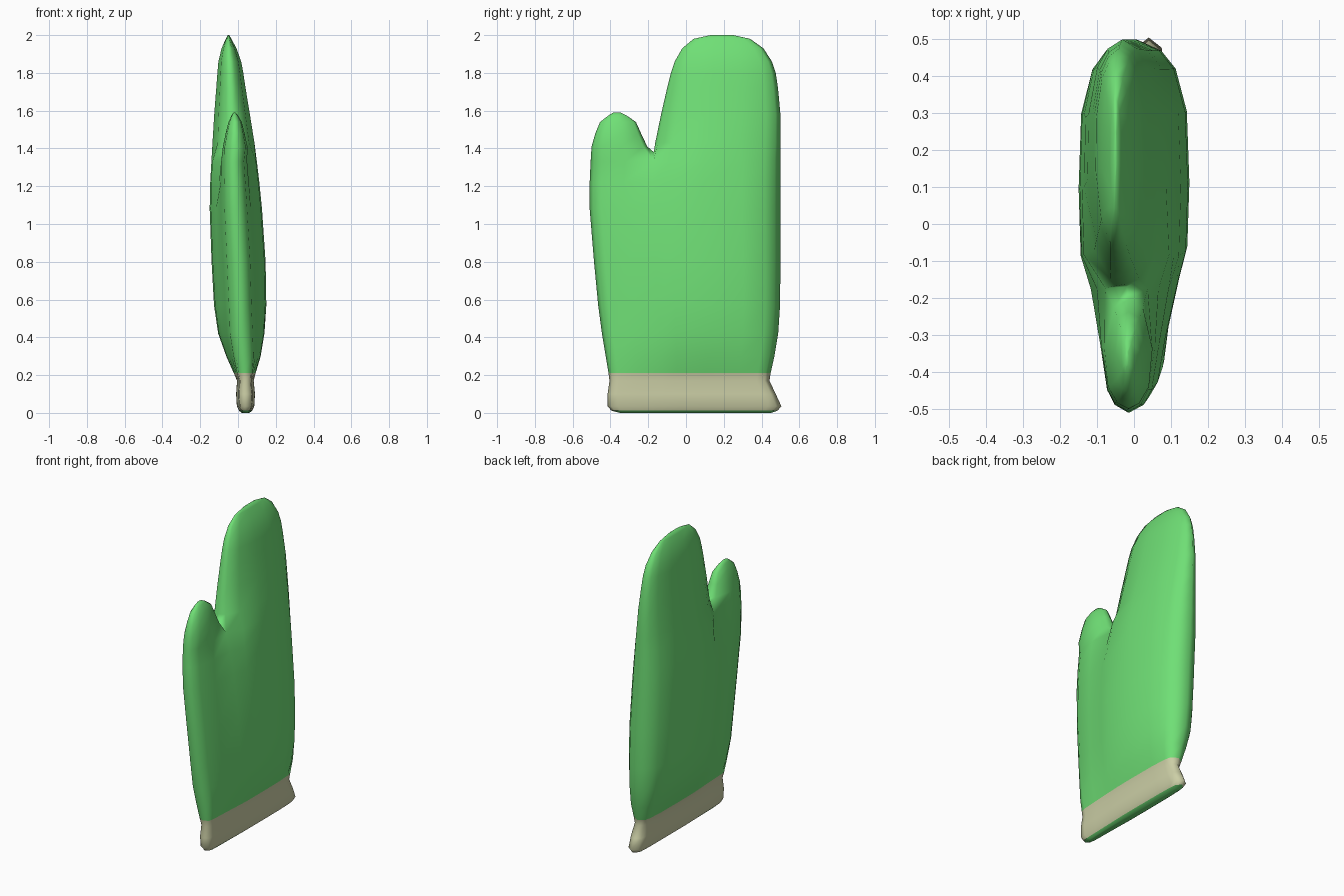
import bpy

# Body rows: z, y min, y max, x min, x max, section exponent, valley factor
BODY = [
    (0.00, -0.35, 0.45, 0.020, 0.060, 0.35, 1),
    (0.012, -0.395, 0.485, 0.005, 0.075, 0.35, 1),
    (0.035, -0.415, 0.505, -0.006, 0.086, 0.35, 1),
    (0.10, -0.415, 0.475, -0.010, 0.090, 0.35, 1),
    (0.17, -0.405, 0.442, -0.005, 0.083, 0.35, 1),
    (0.21, -0.410, 0.448, -0.022, 0.093, 0.42, 1),
    (0.30, -0.425, 0.468, -0.062, 0.120, 0.65, 1),
    (0.42, -0.445, 0.488, -0.105, 0.140, 0.85, 1),
    (0.57, -0.465, 0.498, -0.127, 0.150, 1, 1),
    (0.80, -0.487, 0.500, -0.140, 0.146, 1, 1),
    (1.08, -0.510, 0.500, -0.150, 0.127, 1, 0.95),
    (1.22, -0.510, 0.500, -0.147, 0.113, 1, 0.8),
    (1.33, -0.505, 0.500, -0.141, 0.100, 1, 0.6),
]
# Branch rows: z, y min, y max, x min, x max
THUMB = [
    (1.41, -0.500, -0.205, -0.080, 0.050),
    (1.48, -0.480, -0.238, -0.065, 0.035),
    (1.54, -0.455, -0.265, -0.050, 0.020),
    (1.575, -0.41, -0.315, -0.034, 0.000),
    (1.59, -0.385, -0.345, -0.024, -0.014),
]
PALM = [
    (1.43, -0.163, 0.500, -0.135, 0.087),
    (1.58, -0.132, 0.500, -0.126, 0.063),
    (1.72, -0.100, 0.487, -0.115, 0.040),
    (1.80, -0.080, 0.475, -0.109, 0.028),
    (1.86, -0.060, 0.455, -0.104, 0.017),
    (1.93, -0.020, 0.410, -0.087, -0.008),
    (1.98, 0.040, 0.340, -0.065, -0.035),
    (2.00, 0.130, 0.250, -0.054, -0.046),
]
# Cross-sections: (fraction along y, fraction of half thickness)
BODY_SEC = [(0.02, .27), (0.06, .43), (0.18, .57), (0.33, .80), (0.42, .96),
            (0.60, 1), (0.80, .95), (0.92, .73), (0.97, .45)]
THUMB_SEC = [(0.05, .45), (0.20, .85), (0.55, 1), (0.93, .6)]
PALM_SEC = [(0.02, .35), (0.14, .75), (0.40, 1), (0.68, .97), (0.88, .72), (0.96, .42)]
SPLIT = 4       # column where thumb and palm part
verts = []


def ring(row, section, power=1, valley=1):
    """Closed ring, counter-clockwise from above, starting at y min."""
    z, y0, y1, x0, x1 = row[:5]
    xc, h = (x0 + x1) / 2, (x1 - x0) / 2
    sides = []
    for sign in (1, -1):
        side = []
        for i, (f, t) in enumerate(section):
            k = valley if i == SPLIT - 1 else 1
            side.append((xc + sign * h * k * t ** power, y0 + f * (y1 - y0), z))
        sides.append(side)
    pts = [(xc, y0, z)] + sides[0] + [(xc, y1, z)] + sides[1][::-1]
    start = len(verts)
    verts.extend(pts)
    return list(range(start, len(verts)))


def loft(rings):
    faces = []
    for a, b in zip(rings, rings[1:]):
        n = len(a)
        faces += [(a[i], a[(i + 1) % n], b[(i + 1) % n], b[i]) for i in range(n)]
    return faces


def make(name, faces, color):
    used = sorted({i for f in faces for i in f})
    remap = {v: i for i, v in enumerate(used)}
    mesh = bpy.data.meshes.new(name)
    mesh.from_pydata([verts[i] for i in used], [], [[remap[i] for i in f] for f in faces])
    mat = bpy.data.materials.new(name + "_material")
    mat.diffuse_color = color
    mesh.materials.append(mat)
    for p in mesh.polygons:
        p.use_smooth = True
    bpy.context.collection.objects.link(bpy.data.objects.new(name, mesh))


GREEN = (0.16, 0.74, 0.18, 1)
CREAM = (0.60, 0.62, 0.38, 1)

body = [ring(r, BODY_SEC, r[5], r[6]) for r in BODY]

# Split the top body ring into thumb and palm loops sharing one saddle point
top, n = body[-1], len(BODY_SEC)
front, end, back = top[1:n + 1], top[n + 1], top[n + 2:][::-1]
saddle = len(verts)
verts.append((-0.02, -0.17, 1.38))
thumb_base = [top[0]] + front[:SPLIT] + [saddle] + back[:SPLIT][::-1]
palm_base = [saddle] + front[SPLIT - 1:] + [end] + back[SPLIT - 1:][::-1]

thumb = [thumb_base] + [ring(r, THUMB_SEC) for r in THUMB]
palm = [palm_base] + [ring(r, PALM_SEC) for r in PALM]

# Glove: hand, thumb and palm with closed tips
make("mitten", loft(body[5:]) + loft(thumb) + loft(palm) + [thumb[-1], palm[-1]], GREEN)
# Cuff band
make("cuff", loft(body[1:6]), CREAM)
# Green underside of the cuff
make("cuff_underside", loft(body[:2]) + [body[0][::-1]], GREEN)
